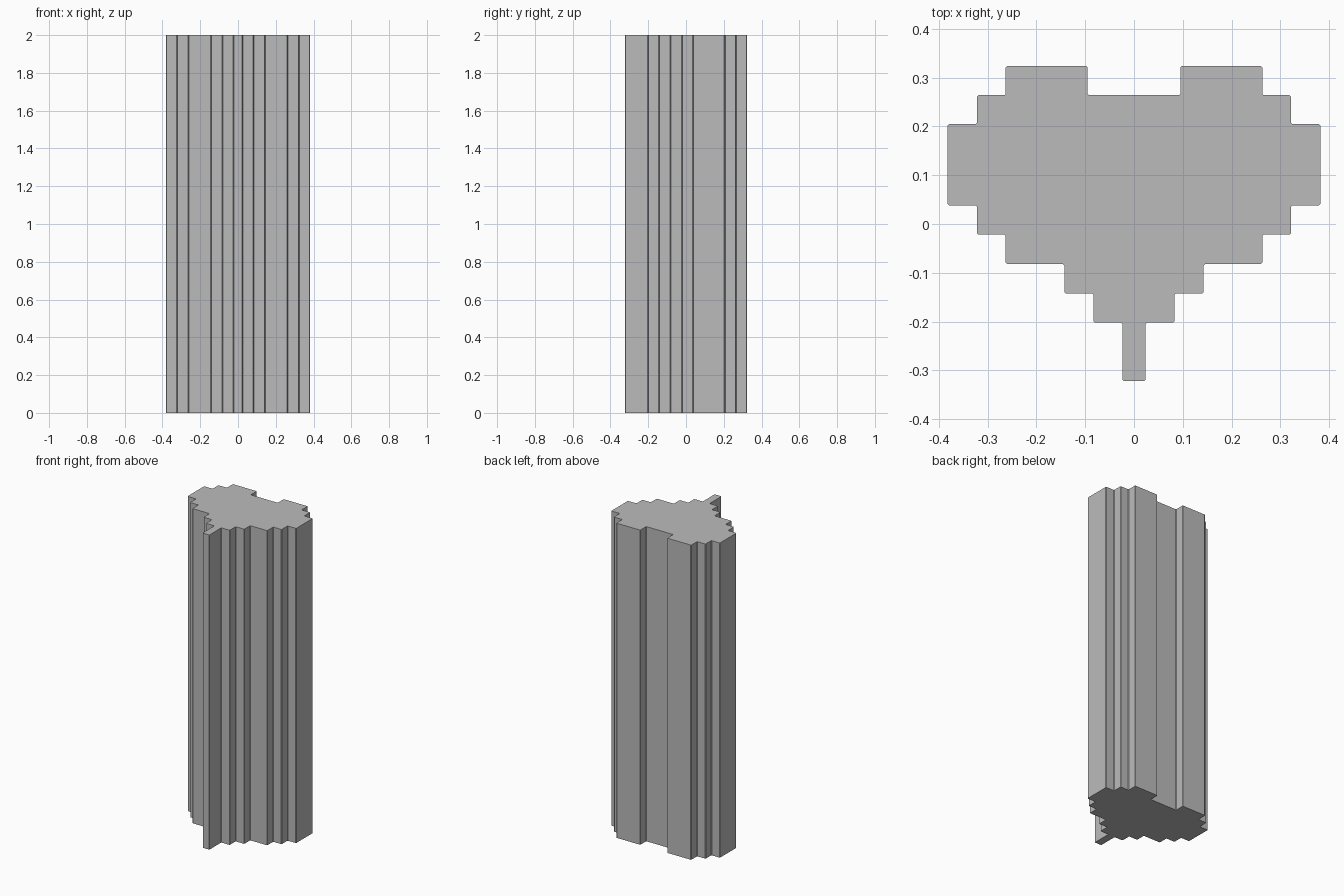
import bpy, bmesh

if "Cube" in bpy.data.objects:
    bpy.data.objects.remove(bpy.data.objects["Cube"])

HEIGHT = 2.0

# Right half of the stepped heart outline, from the bottom tip to the top notch
half = [
    (0.024, -0.322), (0.024, -0.202), (0.083, -0.202), (0.083, -0.142),
    (0.143, -0.142), (0.143, -0.082), (0.263, -0.082), (0.263, -0.022),
    (0.322, -0.022), (0.322, 0.038), (0.382, 0.038), (0.382, 0.205),
    (0.322, 0.205), (0.322, 0.264), (0.263, 0.264), (0.263, 0.324),
    (0.095, 0.324), (0.095, 0.264),
]
outline = half + [(-x, y) for x, y in reversed(half)]

# Extrude the outline into a tall column
bm = bmesh.new()
base = bm.faces.new([bm.verts.new((x, y, 0)) for x, y in outline])
result = bmesh.ops.extrude_face_region(bm, geom=[base], use_keep_orig=True)
top = [v for v in result["geom"] if isinstance(v, bmesh.types.BMVert)]
bmesh.ops.translate(bm, verts=top, vec=(0, 0, HEIGHT))
bmesh.ops.recalc_face_normals(bm, faces=bm.faces)

# Tiny chamfer along the upright corners
uprights = [e for e in bm.edges if abs(e.verts[0].co.z - e.verts[1].co.z) > 1]
bmesh.ops.bevel(bm, geom=uprights, offset=0.003, segments=1,
                affect='EDGES', profile=0.5)
bmesh.ops.recalc_face_normals(bm, faces=bm.faces)

mesh = bpy.data.meshes.new("heart_column")
bm.to_mesh(mesh)
bm.free()

# Plain grey
grey = bpy.data.materials.new("grey")
grey.diffuse_color = (0.5, 0.5, 0.5, 1)
grey.use_nodes = True
grey.node_tree.nodes["Principled BSDF"].inputs["Base Color"].default_value = grey.diffuse_color
mesh.materials.append(grey)

column = bpy.data.objects.new("heart_column", mesh)
bpy.context.collection.objects.link(column)
